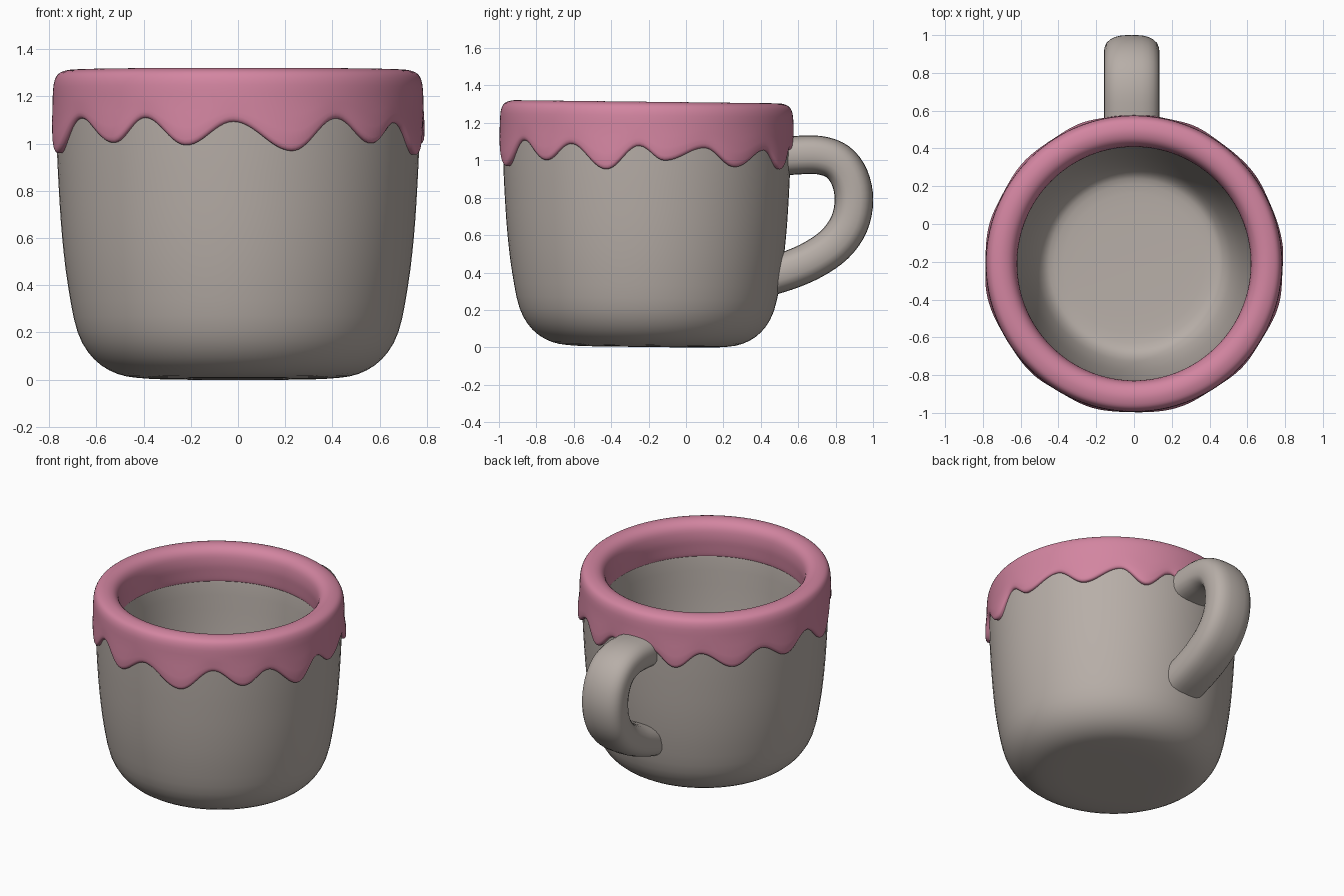
import bpy, math
from mathutils import Vector

if "Cube" in bpy.data.objects:
    bpy.data.objects.remove(bpy.data.objects["Cube"])

CY = -0.21  # cup axis
TILT = 0.012


def material(name, rgb):
    m = bpy.data.materials.new(name)
    m.diffuse_color = (*rgb, 1)
    m.use_nodes = True
    m.node_tree.nodes["Principled BSDF"].inputs["Base Color"].default_value = m.diffuse_color
    return m


clay = material("warm grey clay", (0.475, 0.425, 0.39))
pink = material("pink glaze", (0.65, 0.235, 0.355))


def grid_object(name, rings, mat, cap):
    """Skin a list of closed rings; optionally cap both ends."""
    n = len(rings[0])
    verts = [(x, y, z - TILT * (y - CY) + 0.002) for r in rings for x, y, z in r]
    faces = [(i * n + j, i * n + (j + 1) % n, (i + 1) * n + (j + 1) % n, (i + 1) * n + j)
             for i in range(len(rings) - 1) for j in range(n)]
    if cap:
        faces += [tuple(reversed(range(n))), tuple(range((len(rings) - 1) * n, len(rings) * n))]
    me = bpy.data.meshes.new(name)
    me.from_pydata(verts, [], faces)
    me.materials.append(mat)
    ob = bpy.data.objects.new(name, me)
    bpy.context.collection.objects.link(ob)
    bpy.context.view_layer.objects.active = ob
    bpy.ops.object.select_all(action='DESELECT')
    ob.select_set(True)
    bpy.ops.object.mode_set(mode='EDIT')
    bpy.ops.mesh.select_all(action='SELECT')
    bpy.ops.mesh.normals_make_consistent(inside=False)
    bpy.ops.object.mode_set(mode='OBJECT')
    bpy.ops.object.shade_smooth_by_angle(angle=math.radians(50))
    return ob


def smooth(pts, steps=4):
    """Catmull-Rom through the points."""
    p = [Vector(q) for q in pts]
    p = [2 * p[0] - p[1]] + p + [2 * p[-1] - p[-2]]
    out = []
    for i in range(1, len(p) - 2):
        a, b, c, d = p[i - 1:i + 3]
        for s in range(steps):
            t = s / steps
            out.append(0.5 * (2 * b + (c - a) * t + (2 * a - 5 * b + 4 * c - d) * t * t
                              + (3 * b - a - 3 * c + d) * t ** 3))
    return out + [p[-2]]


def around(r, z, a):  # angle measured from the front towards +x
    return (r * math.sin(a), CY - r * math.cos(a), z)


# Cup: outer wall, rim, inner wall and floor in one profile
profile = smooth([(0.25, 0), (0.39, 0.003), (0.51, 0.022), (0.61, 0.085), (0.68, 0.2), (0.721, 0.4),
                  (0.745, 0.6), (0.759, 0.8), (0.768, 1.0), (0.77, 1.2), (0.745, 1.26), (0.69, 1.28),
                  (0.655, 1.26), (0.648, 1.15), (0.63, 1.06), (0.613, 0.8), (0.593, 0.6), (0.563, 0.4),
                  (0.527, 0.26), (0.485, 0.175), (0.42, 0.14), (0.25, 0.132)], 3)
N = 72
grid_object("cup", [[around(r, z, 2 * math.pi * j / N) for j in range(N)] for r, z in profile], clay, True)

# Glaze: lower edge runs through alternating drips and gaps (angle, height)
edge = [(-180, 0.98), (-171, 1.07), (-159, 0.97), (-147, 1.07), (-132, 0.975), (-118, 1.07), (-105, 0.985),
        (-91, 1.08), (-77, 0.955), (-59, 1.1), (-42.5, 0.995), (-30.6, 1.1), (-16.3, 0.982),
        (-1.5, 1.082), (17, 0.958), (32.5, 1.097), (46.5, 0.993), (58.5, 1.082), (74, 0.948), (87, 1.075),
        (97, 0.998), (113.5, 1.068), (127, 0.968), (144, 1.06), (155.6, 0.958), (168, 1.07), (180, 0.98)]


def edge_height(deg):
    for (a, za), (b, zb) in zip(edge, edge[1:]):
        if a <= deg <= b:
            t = (1 - math.cos(math.pi * (deg - a) / (b - a))) / 2
            return za + (zb - za) * t


top = smooth([(0.634, 1.073), (0.628, 1.085), (0.622, 1.14), (0.618, 1.2), (0.627, 1.26), (0.652, 1.295),
              (0.69, 1.31), (0.728, 1.308), (0.763, 1.292), (0.78, 1.255), (0.785, 1.2)], 3)
M = 260
rings = [[] for _ in range(len(top) + 7)]
for j in range(M):
    deg = -180 + 360 * j / M
    e = edge_height(deg)
    drip = (1.1 - e) / 0.14  # drips bulge a little more
    lip = 0.785 + 0.011 * drip
    col = list(top) + [(0.786, 1.2 - (1.2 - e) * 0.35), (lip, 1.2 - (1.2 - e) * 0.65), (lip, e + 0.025),
                       (lip - 0.002, e + 0.013), (lip - 0.007, e + 0.004), (lip - 0.014, e), (0.76, e + 0.002)]
    for ring, (r, z) in zip(rings, col):
        ring.append(around(r, z, math.radians(deg)))
grid_object("dripping_glaze", rings, pink, False)

# Handle: rounded section swept along a side-view curve
path = smooth([(0.46, 1.02), (0.58, 1.034), (0.71, 1.037), (0.81, 1.003), (0.874, 0.92), (0.898, 0.8),
               (0.872, 0.67), (0.795, 0.56), (0.68, 0.478), (0.56, 0.423), (0.44, 0.383)], 4)
K = 24
rings = []
for i, p in enumerate(path):
    t = (path[min(i + 1, len(path) - 1)] - path[max(i - 1, 0)]).normalized()
    nrm = Vector((-t.y, t.x))
    ring = []
    for k in range(K):
        c, s = math.cos(2 * math.pi * k / K), math.sin(2 * math.pi * k / K)
        u = 0.148 * math.copysign(abs(c) ** 0.75, c)
        v = 0.103 * math.copysign(abs(s) ** 0.75, s)
        q = p + nrm * v
        ring.append((u - 0.012, q.x, q.y))
    rings.append(ring)
grid_object("handle", rings, clay, True)
